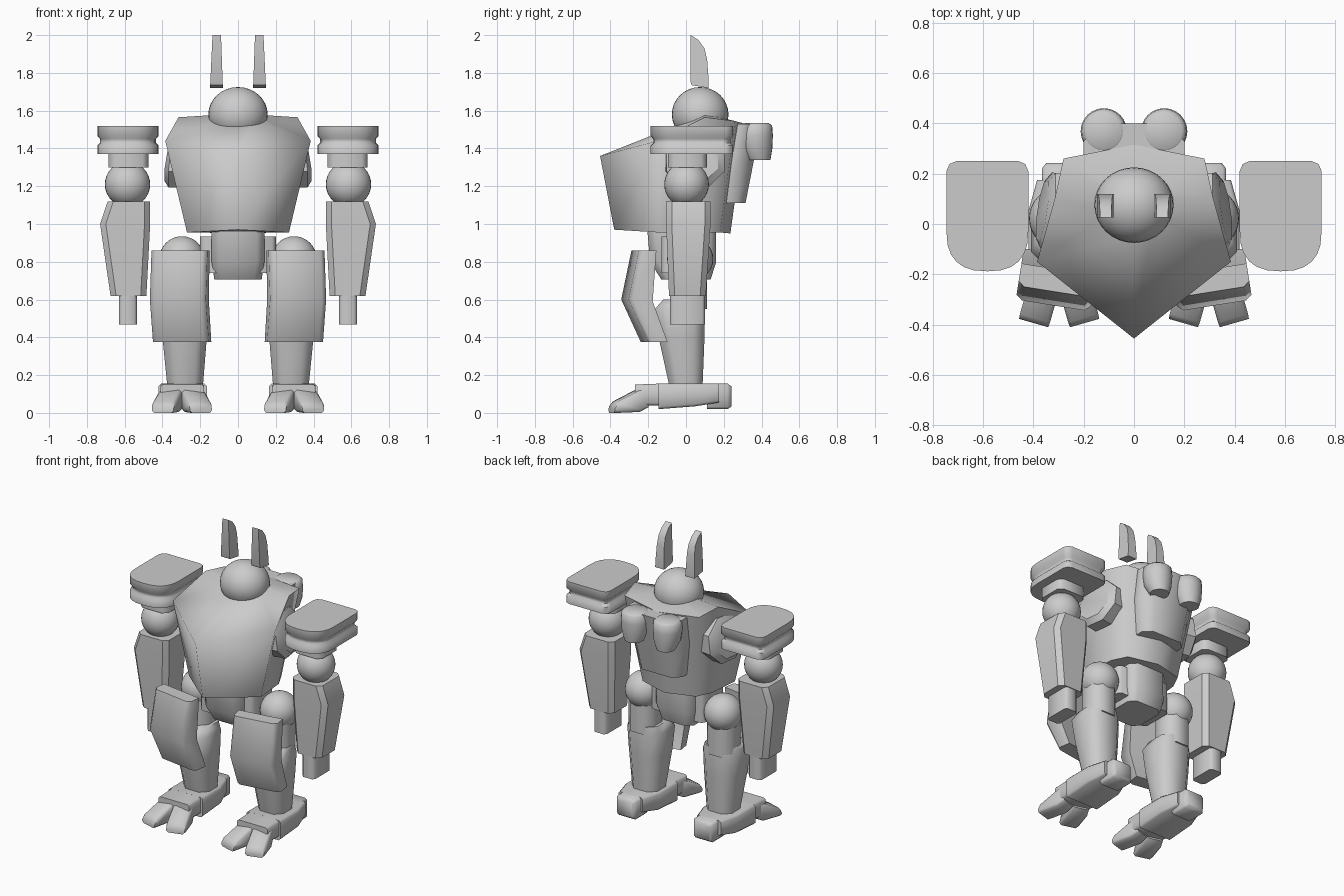
import bpy, bmesh
from math import sin, cos, pi, radians
from mathutils import Matrix, Vector

if "Cube" in bpy.data.objects:
    bpy.data.objects.remove(bpy.data.objects["Cube"])


def finish(name, bm, angle):
    bmesh.ops.recalc_face_normals(bm, faces=bm.faces)
    me = bpy.data.meshes.new(name)
    bm.to_mesh(me)
    bm.free()
    ob = bpy.data.objects.new(name, me)
    bpy.context.collection.objects.link(ob)
    bpy.ops.object.select_all(action='DESELECT')
    ob.select_set(True)
    bpy.context.view_layer.objects.active = ob
    bpy.ops.object.shade_smooth_by_angle(angle=radians(angle))


def sides(name, pair):
    return [(name + "_left", 1), (name + "_right", -1)] if pair else [(name, 1)]


def loft(name, rings, pair=False, mat=Matrix(), angle=50):
    """Skin a stack of equal rings and cap both ends; pair mirrors it in x."""
    for nm, s in sides(name, pair):
        bm = bmesh.new()
        vs = []
        for r in rings:
            pts = [mat @ Vector(p) for p in r]
            vs.append([bm.verts.new((s * p.x, p.y, p.z)) for p in pts])
        n = len(rings[0])
        for a, b in zip(vs, vs[1:]):
            for i in range(n):
                j = (i + 1) % n
                bm.faces.new((a[i], a[j], b[j], b[i]))
        bm.faces.new(vs[0])
        bm.faces.new(vs[-1])
        finish(nm, bm, angle)


def ball(name, loc, size, pair=False):
    for nm, s in sides(name, pair):
        bm = bmesh.new()
        m = Matrix.Translation((s * loc[0], loc[1], loc[2])) @ Matrix.Diagonal((*size, 1))
        bmesh.ops.create_uvsphere(bm, u_segments=32, v_segments=16, radius=1, matrix=m)
        finish(nm, bm, 50)


def rect(a0, a1, b0, b1, c):
    """Rectangle with chamfered corners."""
    return [(a0 + c, b0), (a1 - c, b0), (a1, b0 + c), (a1, b1 - c),
            (a1 - c, b1), (a0 + c, b1), (a0, b1 - c), (a0, b0 + c)]


def rz(x0, x1, y0, y1, z, c=0.03):
    return [(x, y, z) for x, y in rect(x0, x1, y0, y1, c)]


def ry(x0, x1, z0, z1, y, c=0.012):
    return [(x, y, z) for x, z in rect(x0, x1, z0, z1, c)]


def circle(cx, cy, z, r, n=24):
    return [(cx + r * cos(2 * pi * i / n), cy + r * sin(2 * pi * i / n), z) for i in range(n)]


def turn(x, y, deg):
    return Matrix.Translation((x, y, 0)) @ Matrix.Rotation(radians(deg), 4, 'Z')


# Torso: pointed chest, widest at the shoulder line
def half_ring(pts):
    return pts + [(-x, y, z) for x, y, z in reversed(pts) if x > 0]


loft("torso", [
    half_ring([(0, -.38, .97), (.27, -.14, .955), (.25, .08, .955), (.2, .18, .955), (0, .235, .95)]),
    half_ring([(0, -.455, 1.36), (.385, -.15, 1.44), (.315, .1, 1.565), (.28, .26, 1.545), (0, .315, 1.53)]),
    half_ring([(0, -.05, 1.52), (.08, .05, 1.56), (.08, .1, 1.58), (.08, .15, 1.57), (0, .18, 1.56)]),
], angle=80)

# Rounded plates on the torso sides
def plate(x, r):
    return [(x - .02 * sin(t), r * 1.05 * cos(t), 1.34 + r * sin(t))
            for t in [pi / 8 + i * pi / 4 for i in range(8)]]


loft("side_plate", [plate(-.08, .16), plate(0, .16), plate(.025, .12)], True,
     turn(.34, .05, 8), 30)

# Head and horns
ball("head", (0, .075, 1.58), (.157, .15, .145))
horn = [(.025, 1.75), (.03, 1.735), (.12, 1.72), (.12, 1.76), (.112, 1.87), (.098, 1.93),
        (.065, 1.975), (.025, 2)]


def horn_ring(inner):
    out = []
    for y, z in horn:
        k = (z - 1.72) / .28
        out.append((.08 + .01 * k if inner else .148 - .013 * k, y, z))
    return out


loft("horn", [horn_ring(True), horn_ring(False)], True)

# Backpack and thrusters
loft("backpack", [rz(-.16, .16, .12, .315, 1.11, .05), rz(-.2, .2, .16, .36, 1.34, .07),
                  rz(-.2, .2, .2, .4, 1.53, .07)])
loft("thruster", [circle(.12, .387, 1.34, .06), circle(.12, .372, 1.4, .085),
                  circle(.12, .368, 1.47, .092), circle(.12, .368, 1.52, .088),
                  circle(.12, .368, 1.535, .07)], True)

# Pelvis and hip block
loft("pelvis", [rz(-.125, .125, -.13, .13, .705, .04), rz(-.14, .14, -.19, .16, .8, .04),
                rz(-.14, .14, -.205, .16, .97, .04)])
loft("hip_block", [rz(-.2, .2, -.13, .1, .74, .02), rz(-.2, .2, -.13, .1, .935, .02)])

# Shoulder pads: two slabs with a groove, round at the front
def pad(z, k):
    cx, w, r = .5825, .1625 - k, .04
    pts = [(cx + w - r + r * cos(t), .25 - k - r + r * sin(t)) for t in (0, pi / 4, pi / 2)]
    pts += [(cx - w + r + r * cos(t), .25 - k - r + r * sin(t)) for t in (pi / 2, pi * .75, pi)]
    for i in range(13):
        t = pi + pi * i / 12
        c, s = cos(t), sin(t)
        pts.append((cx + w * (abs(c) ** .8) * (1 if c > 0 else -1),
                    -.03 - (.158 - k) * abs(s) ** .8))
    return [(x, y, z) for x, y in pts]


loft("shoulder_pad", [pad(1.37, 0), pad(1.415, 0), pad(1.43, .015), pad(1.45, .015),
                      pad(1.467, 0), pad(1.52, 0)], True)

# Arms
loft("shoulder_neck", [rz(.475, .685, -.095, .11, 1.3), rz(.475, .685, -.095, .11, 1.38)], True)
ball("shoulder_joint", (.585, .003, 1.21), (.12, .118, .12), True)
loft("forearm", [rz(.485, .675, -.09, .105, .62), rz(.465, .73, -.105, .13, 1.0),
                 rz(.465, .69, -.105, .13, 1.12)], True, angle=35)
loft("hand", [rz(.535, .63, -.085, .1, .467, .015), rz(.535, .63, -.085, .1, .63, .015)], True)

# Legs
ball("hip_joint", (.297, .022, .815), (.12, .122, .12), True)
loft("thigh", [rz(.2, .39, -.08, .11, .55, .05), rz(.2, .39, -.08, .11, .78, .05)], True)
loft("shin", [rz(.185, .375, -.09, .088, .15, .045), rz(.165, .4, -.145, .098, .4, .055),
              rz(.16, .41, -.165, .1, .55, .055), rz(.18, .39, -.12, .1, .6, .05)], True)

# Bent guards in front of the legs, turned slightly outward
guard = [(-.07, .86), (-.125, .6), (-.02, .375), (.08, .375), (0, .59), (.02, .86)]


def guard_ring(x, inset):
    return [(x, y + (inset if i < 3 else 0), z) for i, (y, z) in enumerate(guard)]


loft("leg_guard", [guard_ring(-.15, .02), guard_ring(-.125, 0), guard_ring(.125, 0),
                   guard_ring(.15, .02)], True, turn(.302, -.2, 9), 55)

# Feet
loft("foot", [ry(.165, .42, .02, .155, -.145), ry(.165, .42, .035, .155, .05),
              ry(.205, .385, .055, .155, .175)], True)
loft("toe_base", [ry(.18, .41, .04, .15, -.27), ry(.18, .41, .04, .155, -.14)], True)
loft("heel", [ry(.215, .365, .02, .155, .11), ry(.215, .365, .02, .155, .22),
              ry(.23, .35, .035, .14, .242)], True)
for nm, x, a in (("outer_toe", .352, 16), ("inner_toe", .243, -16)):
    loft(nm, [ry(-.055, .055, .03, .135, .02), ry(-.062, .062, .005, .12, -.03),
              ry(-.062, .062, 0, .06, -.15), ry(-.06, .06, 0, .035, -.17)], True, turn(x, -.23, a))
